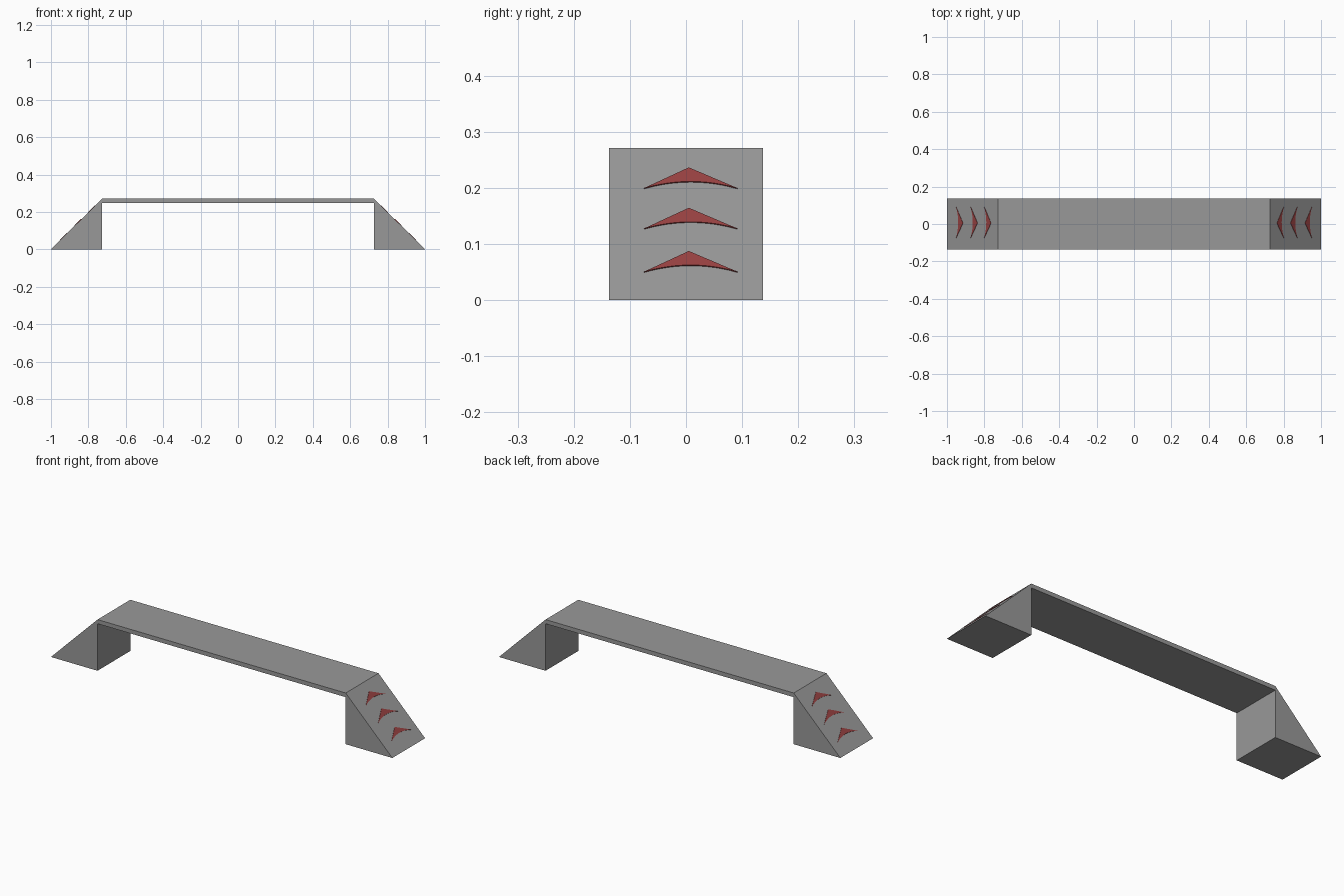
import bpy, bmesh, math
from mathutils import Vector

if "Cube" in bpy.data.objects:
    bpy.data.objects.remove(bpy.data.objects["Cube"])

HALF_W, TOP, INNER, DECK_T = 0.137, 0.271, 0.727, 0.022


def make_material(name, color):
    mat = bpy.data.materials.new(name)
    mat.diffuse_color = (*color, 1)
    mat.use_nodes = True
    mat.node_tree.nodes["Principled BSDF"].inputs["Base Color"].default_value = mat.diffuse_color
    return mat


red = make_material("arrow_red", (0.32, 0.055, 0.055))
grey = make_material("dark_grey", (0.318, 0.318, 0.318))


def extrude_outline(name, points, offset, material):
    """Make a flat face from points and extrude it by offset."""
    bm = bmesh.new()
    face = bm.faces.new([bm.verts.new(p) for p in points])
    ext = bmesh.ops.extrude_face_region(bm, geom=[face], use_keep_orig=True)
    verts = [g for g in ext["geom"] if isinstance(g, bmesh.types.BMVert)]
    bmesh.ops.translate(bm, verts=verts, vec=offset)
    bmesh.ops.recalc_face_normals(bm, faces=bm.faces)
    mesh = bpy.data.meshes.new(name)
    bm.to_mesh(mesh)
    bm.free()
    mesh.materials.append(material)
    obj = bpy.data.objects.new(name, mesh)
    bpy.context.collection.objects.link(obj)
    return obj


# Flat deck joining the two ramps
deck = [(-INNER, TOP - DECK_T), (INNER, TOP - DECK_T), (INNER, TOP), (-INNER, TOP)]
extrude_outline("deck", [(x, -HALF_W, z) for x, z in deck], (0, 2 * HALF_W, 0), grey)

# Arrow outline in (y, z): apex, then the curved lower edge
STEPS = 12
arrow = [(0.005, 0.037)]
for i in range(STEPS + 1):
    t = i / STEPS
    arrow.append((-0.075 + 0.167 * t, 0.012 * (1 - (2 * t - 1) ** 2)))

for side, label in ((1, "right"), (-1, "left")):
    # Wedge ramp
    wedge = [(INNER, 0), (1, 0), (INNER, TOP)]
    extrude_outline(label + "_ramp", [(side * x, -HALF_W, z) for x, z in wedge],
                    (0, 2 * HALF_W, 0), grey)

    # Three thin red arrows lying on the slope, pointing up it
    normal = Vector((side * TOP, 0, 1 - INNER)).normalized()
    for n, z0 in enumerate((0.049, 0.126, 0.198)):
        pts = []
        for y, dz in arrow:
            z = z0 + dz
            x = 1 - (1 - INNER) * z / TOP
            pts.append(Vector((side * x, y, z)) - normal * 0.001)
        extrude_outline(f"{label}_arrow_{n + 1}", pts, normal * 0.003, red)
